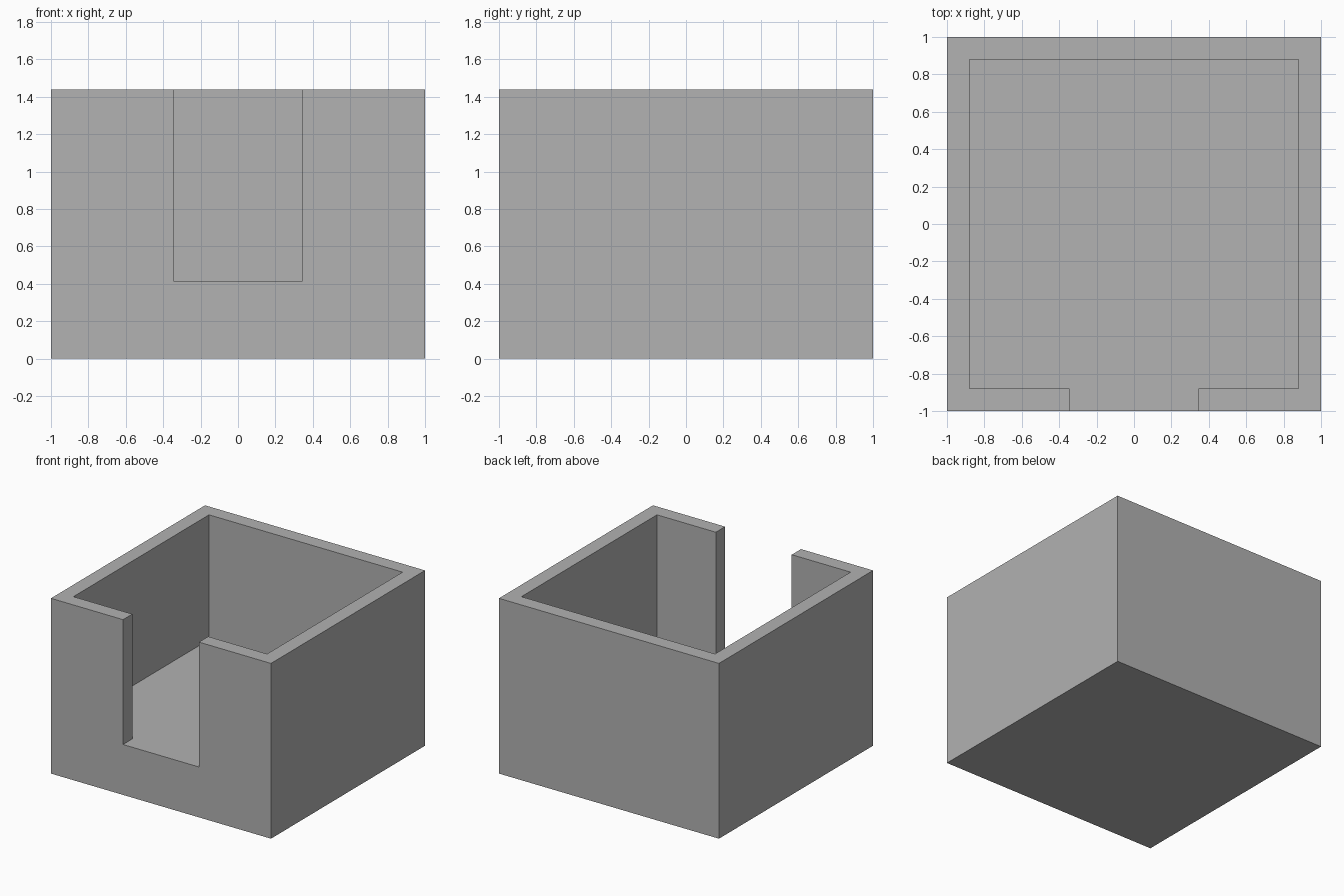
import bpy
import bmesh

default = bpy.data.objects.get("Cube")
if default:
    bpy.data.objects.remove(default, do_unlink=True)

HEIGHT = 1.44      # top of the walls
FLOOR = 0.414      # raised inner floor, level with the opening's sill
INNER = 0.88       # half width of the cavity
GAP = 0.345        # half width of the front opening

grey = bpy.data.materials.new("plain grey")
grey.use_nodes = True
grey.diffuse_color = (0.445, 0.445, 0.445, 1)
grey.node_tree.nodes["Principled BSDF"].inputs["Base Color"].default_value = grey.diffuse_color


def prism(name, outline, bottom, top):
    """Extrude a flat outline upwards into a closed solid."""
    bm = bmesh.new()
    base = bm.faces.new([bm.verts.new((x, y, bottom)) for x, y in outline])
    raised = bmesh.ops.extrude_face_region(bm, geom=[base], use_keep_orig=True)["geom"]
    verts = [v for v in raised if isinstance(v, bmesh.types.BMVert)]
    bmesh.ops.translate(bm, verts=verts, vec=(0, 0, top - bottom))
    bmesh.ops.recalc_face_normals(bm, faces=bm.faces)
    mesh = bpy.data.meshes.new(name)
    bm.to_mesh(mesh)
    bm.free()
    mesh.materials.append(grey)
    obj = bpy.data.objects.new(name, mesh)
    bpy.context.collection.objects.link(obj)
    return obj


# Solid block
box = prism("open_box", [(-1, -1), (1, -1), (1, 1), (-1, 1)], 0, HEIGHT)

# Cavity and front opening, cut as one mirrored outline
half = [(GAP, -1.2), (GAP, -INNER), (INNER, -INNER), (INNER, INNER)]
outline = half + [(-x, y) for x, y in reversed(half)]
cutter = prism("cavity_cutter", outline, FLOOR, HEIGHT + 0.2)
cutter.hide_render = True

cut = box.modifiers.new("cavity", 'BOOLEAN')
cut.operation = 'DIFFERENCE'
cut.solver = 'EXACT'
cut.object = cutter

# Apply the cut and discard the helper
bpy.context.view_layer.objects.active = box
bpy.ops.object.modifier_apply(modifier=cut.name)
bpy.data.objects.remove(cutter, do_unlink=True)
